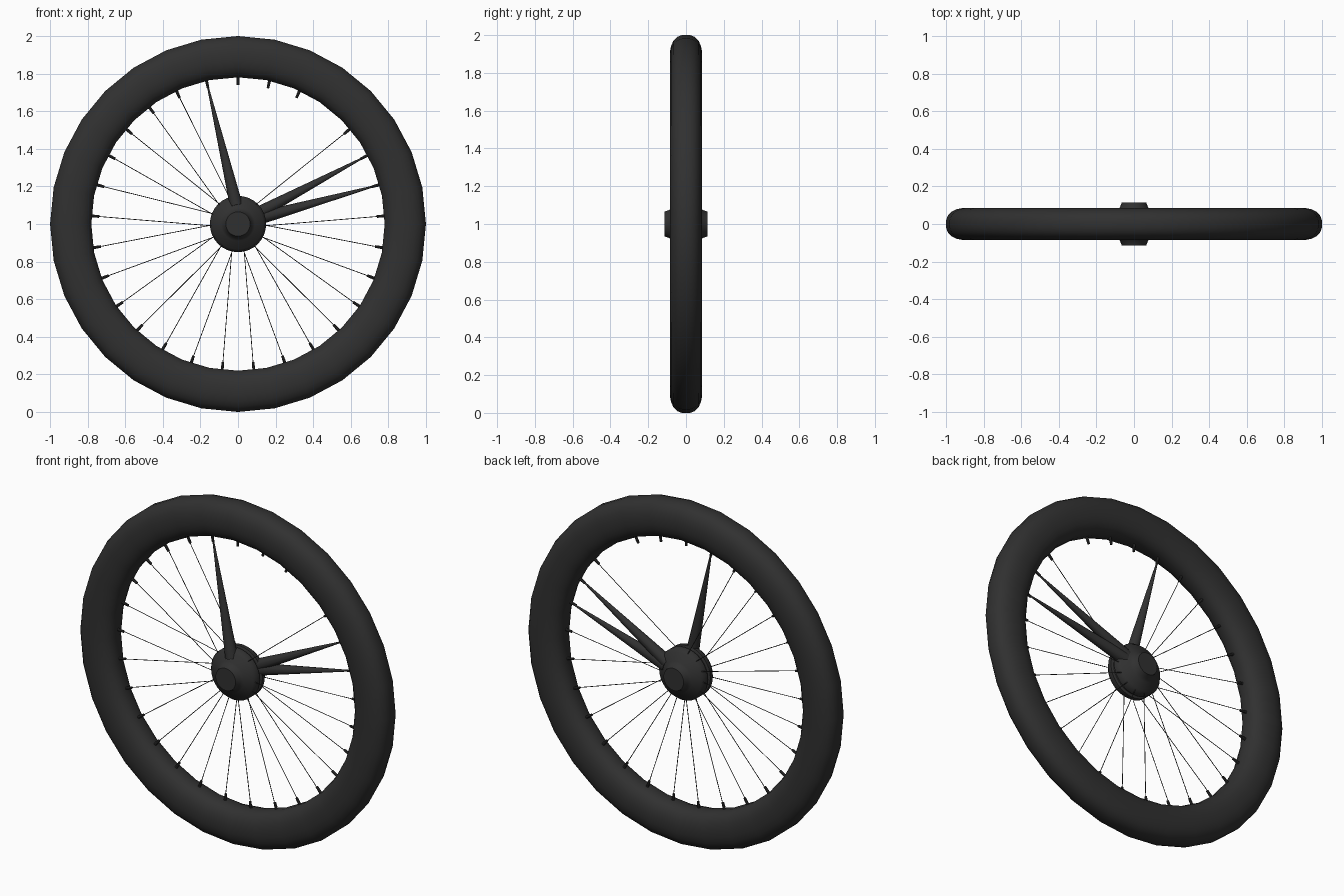
import bpy, bmesh, math
from mathutils import Vector

if "Cube" in bpy.data.objects:
    bpy.data.objects.remove(bpy.data.objects["Cube"])

C = Vector((0, 0, 1))
rubber = bpy.data.materials.new("dark_rubber")
rubber.diffuse_color = (0.03, 0.03, 0.03, 1)
rubber.use_nodes = True
rubber.node_tree.nodes["Principled BSDF"].inputs["Base Color"].default_value = rubber.diffuse_color


def finish(bm, name, angle=40):
    bmesh.ops.recalc_face_normals(bm, faces=bm.faces)
    me = bpy.data.meshes.new(name)
    bm.to_mesh(me)
    bm.free()
    ob = bpy.data.objects.new(name, me)
    bpy.context.collection.objects.link(ob)
    me.materials.append(rubber)
    bpy.ops.object.select_all(action='DESELECT')
    ob.select_set(True)
    bpy.context.view_layer.objects.active = ob
    bpy.ops.object.shade_smooth_by_angle(angle=math.radians(angle))
    return ob


def lathe(name, prof, n, closed):
    """Revolve (radius, y) points round the wheel axle."""
    bm = bmesh.new()
    rings = []
    for i in range(n):
        a = 2 * math.pi * i / n
        rings.append([bm.verts.new(C + Vector((r * math.sin(a), y, r * math.cos(a))))
                      for r, y in prof])
    m = len(prof)
    for i in range(n):
        p, q = rings[i], rings[(i + 1) % n]
        for j in range(m if closed else m - 1):
            k = (j + 1) % m
            bm.faces.new((p[j], p[k], q[k], q[j]))
    if not closed:
        bmesh.ops.holes_fill(bm, edges=[e for e in bm.edges if e.is_boundary], sides=0)
    return finish(bm, name)


def rod(bm, a, b, r1, r2, seg):
    d = b - a
    rot = d.to_track_quat('Z', 'Y').to_matrix().to_4x4()
    rot.translation = (a + b) / 2
    bmesh.ops.create_cone(bm, cap_ends=True, segments=seg, radius1=r1, radius2=r2,
                          depth=d.length, matrix=rot)


def polar(k, r, y=0, turn=0):
    a = 2 * math.pi * k / 29 + turn
    return C + Vector((r * math.sin(a), y, r * math.cos(a)))


# Tyre: rounded, slightly tall cross-section
section = []
for i in range(20):
    t = 2 * math.pi * (i + 0.5) / 20
    c = math.cos(t)
    s = math.sin(t)
    section.append((0.891 + 0.111 * math.copysign(abs(c) ** 0.9, c),
                    0.086 * math.copysign(abs(s) ** 0.8, s)))
lathe("tyre", section, 32, True)

# Hub: two flanges with a narrow groove between and stepped end caps
half = [(0.135, 0.008), (0.15, 0.012), (0.15, 0.035), (0.135, 0.055),
        (0.09, 0.075), (0.075, 0.088), (0.065, 0.115)]
lathe("hub", [(r, -y) for r, y in reversed(half)] + half, 32, False)

# Spoke nipples, thin spokes and the three thick tapered spokes
nipples, spokes, thick = bmesh.new(), bmesh.new(), bmesh.new()
for k in range(29):
    side = 1 if k % 2 else -1
    if k != 3:
        rod(nipples, polar(k, 0.74, side * 0.003), polar(k, 0.80), 0.007, 0.009, 8)
    if k in (28, 5, 6):
        y = -0.045 if k == 28 else 0.04
        rod(thick, polar(k, 0.10, y, 0.12 if k == 28 else 0.0), polar(k, 0.76),
            0.036, 0.004, 10)
    elif k > 3:
        rod(spokes, polar(k, 0.12, side * 0.045, side * 0.15), polar(k, 0.75),
            0.002, 0.002, 6)
finish(nipples, "spoke_nipples")
finish(spokes, "thin_spokes")
finish(thick, "thick_spokes")
